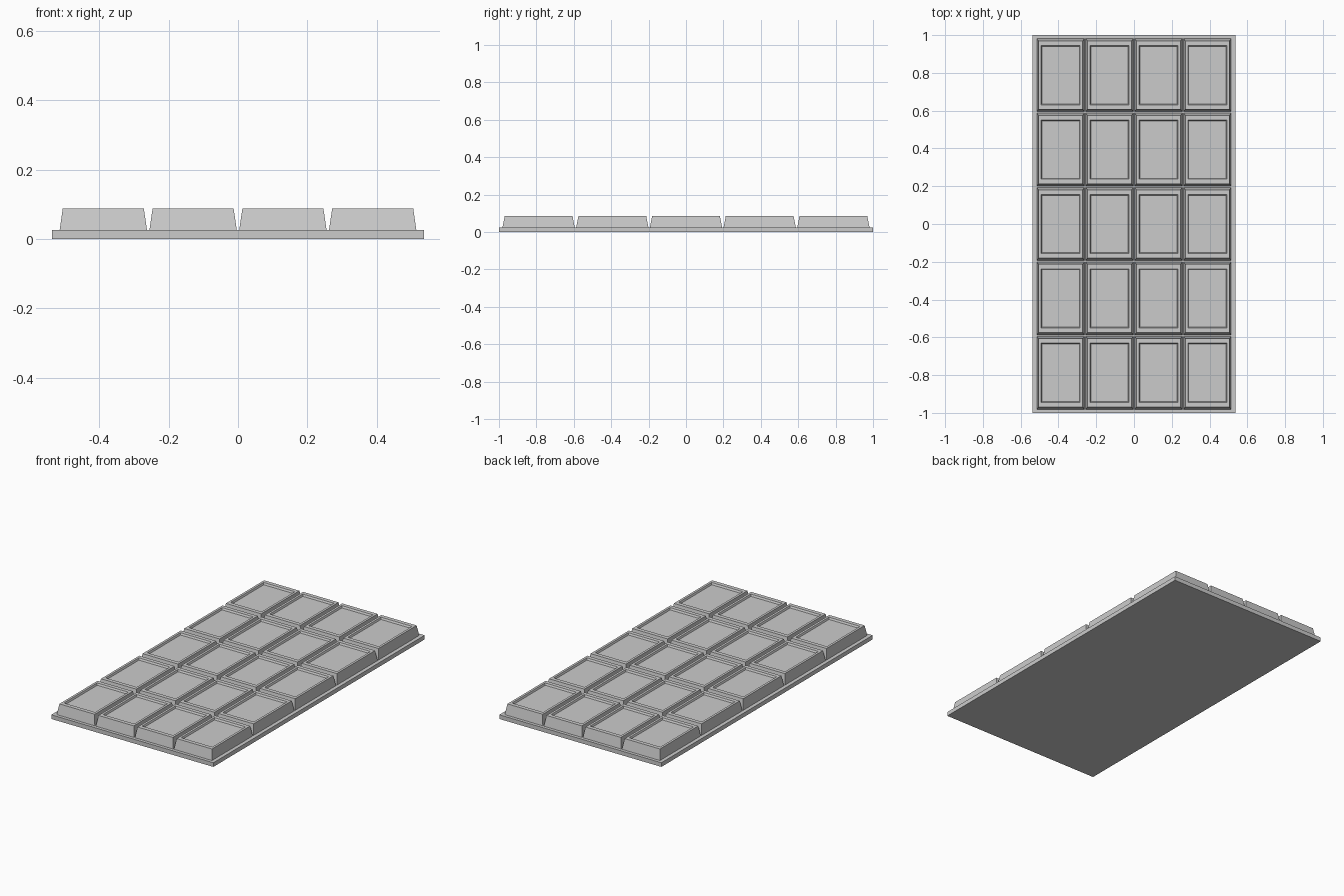
import bpy, bmesh

if "Cube" in bpy.data.objects:
    bpy.data.objects.remove(bpy.data.objects["Cube"])

COLS, ROWS = 4, 5
PITCH_X, PITCH_Y = 0.259, 0.394
BASE_TOP, TOP = 0.025, 0.087


def stacked_rects(name, levels):
    """Closed solid skinned through rectangles given as (half_x, half_y, z)."""
    bm = bmesh.new()
    rings = [[bm.verts.new((sx * hx, sy * hy, z))
              for sx, sy in ((-1, -1), (1, -1), (1, 1), (-1, 1))]
             for hx, hy, z in levels]
    bm.faces.new(rings[0][::-1])
    for a, b in zip(rings, rings[1:]):
        for i in range(4):
            j = (i + 1) % 4
            bm.faces.new((a[i], a[j], b[j], b[i]))
    bm.faces.new(rings[-1])
    mesh = bpy.data.meshes.new(name)
    bm.to_mesh(mesh)
    bm.free()
    return mesh


def place(name, mesh, x=0, y=0):
    ob = bpy.data.objects.new(name, mesh)
    ob.location = (x, y, 0)
    bpy.context.collection.objects.link(ob)


# Thin slab under all the squares
place("base_slab", stacked_rects("base_slab", [(0.537, 1, 0), (0.537, 1, BASE_TOP)]))

# Tapered square with a rim and a shallow recessed panel on top
square = stacked_rects("bar_square", [
    (0.126, 0.193, BASE_TOP),
    (0.117, 0.181, TOP),
    (0.103, 0.157, TOP),
    (0.099, 0.152, TOP - 0.011),
])
for c in range(COLS):
    for r in range(ROWS):
        place(f"square_{r + 1}_{c + 1}", square,
              (c - (COLS - 1) / 2) * PITCH_X, (r - (ROWS - 1) / 2) * PITCH_Y)
